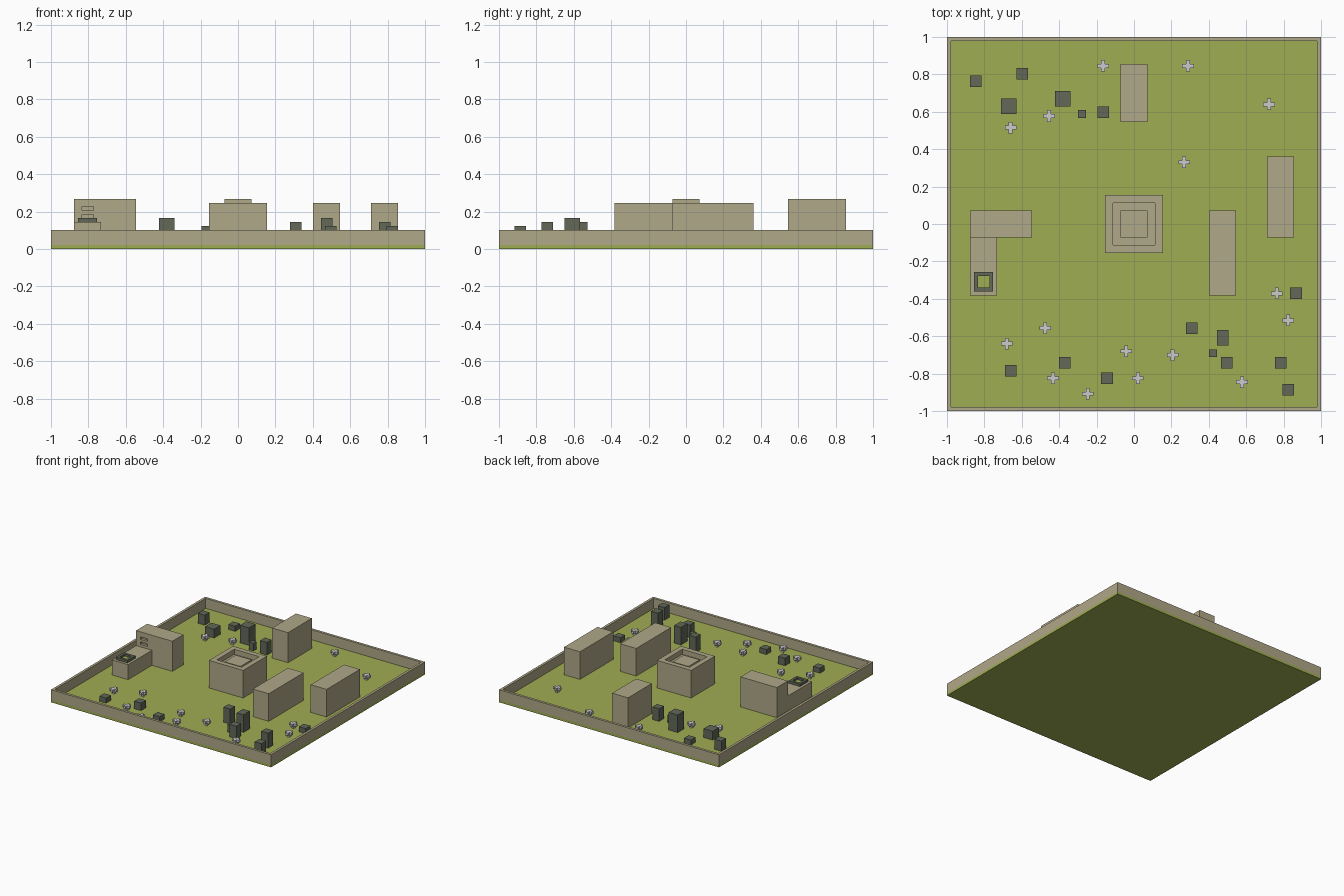
import bpy, bmesh

if "Cube" in bpy.data.objects:
    bpy.data.objects.remove(bpy.data.objects["Cube"])

U = 2 / 97  # the whole scene sits on a 97 x 97 cell grid


def material(name, rgb):
    m = bpy.data.materials.new(name)
    m.diffuse_color = (*rgb, 1)
    m.use_nodes = True
    m.node_tree.nodes["Principled BSDF"].inputs["Base Color"].default_value = m.diffuse_color
    return m


STONE = material("warm_stone", (0.434, 0.392, 0.246))
GRASS = material("grass_green", (0.352, 0.418, 0.087))
SHRUB = material("dark_grey_green", (0.122, 0.138, 0.098))
PETAL = material("pale_grey", (0.60, 0.60, 0.62))


def add(name, bm, mat):
    bmesh.ops.recalc_face_normals(bm, faces=bm.faces)
    mesh = bpy.data.meshes.new(name)
    bm.to_mesh(mesh)
    bm.free()
    mesh.materials.append(mat)
    obj = bpy.data.objects.new(name, mesh)
    bpy.context.collection.objects.link(obj)
    return obj


def loft(name, steps, mat, centre=(0, 0), closed=False):
    """Square loops (half width, height) in cells, joined in order."""
    bm = bmesh.new()
    cx, cy = centre
    loops = [[bm.verts.new(((cx + sx * h) * U, (cy + sy * h) * U, z * U))
              for sx, sy in ((-1, -1), (1, -1), (1, 1), (-1, 1))] for h, z in steps]
    pairs = list(zip(loops, loops[1:]))
    if closed:
        pairs.append((loops[-1], loops[0]))
    else:
        bm.faces.new(loops[0])
        bm.faces.new(loops[-1])
    for a, b in pairs:
        for i in range(4):
            j = (i + 1) % 4
            bm.faces.new((a[i], a[j], b[j], b[i]))
    return add(name, bm, mat)


def box(name, x0, x1, y0, y1, z0, z1, mat):
    bm = bmesh.new()
    bmesh.ops.create_cube(bm, size=1)
    for v in bm.verts:
        v.co = ((x1 if v.co.x > 0 else x0) * U,
                (y1 if v.co.y > 0 else y0) * U,
                (z1 if v.co.z > 0 else z0) * U)
    return add(name, bm, mat)


# Ground slab and perimeter wall
loft("ground", [(48.5, 0), (48.5, 1)], GRASS)
loft("perimeter_wall", [(48.5, 1), (48.5, 5), (47.5, 5), (47.5, 1)], STONE, closed=True)

# Central building with parapet, sunken roof and roof block
loft("central_building", [(7.5, 1), (7.5, 12), (5.5, 12), (5.5, 10), (3.5, 10), (3.5, 11)], STONE)

# Plain long buildings
box("back_building", -3.5, 3.5, 26.5, 41.5, 1, 13, STONE)
box("right_building", 34.5, 41.5, -3.5, 17.5, 1, 12, STONE)
box("middle_right_building", 19.5, 26.5, -18.5, 3.5, 1, 12, STONE)

# L-shaped building: tall block with two slots, low wing with a roof planter
tall = box("tall_block", -42.5, -26.5, -3.5, 3.5, 1, 13, STONE)
box("low_wing", -42.5, -35.5, -18.5, -3.5, 1, 7, STONE)
for i, z in enumerate((8, 10)):
    cutter = box(f"slot_cutter_{i + 1}", -40.5, -37.5, -4.5, -2.5, z, z + 1, STONE)
    cutter.hide_render = True
    cutter.hide_viewport = True
    mod = tall.modifiers.new(f"slot_{i + 1}", "BOOLEAN")
    mod.operation = "DIFFERENCE"
    mod.solver = "EXACT"
    mod.object = cutter
loft("planter_rim", [(2.5, 7), (2.5, 8), (1.5, 8), (1.5, 7)], SHRUB, (-39, -15), closed=True)
loft("planter_grass", [(1.5, 7), (1.5, 7.2)], GRASS, (-39, -15))

# Block shrubs: centre x, centre y, width, depth, top
SHRUBS = [
    (-41, 37, 3, 3, 5), (-29, 39, 3, 3, 3), (-32.5, 30.5, 4, 4, 4.5),
    (-18.5, 32.5, 4, 4, 8), (-13.5, 28.5, 2, 2, 4), (-8, 29, 3, 3, 6),
    (42, -18, 3, 3, 3), (15, -27, 3, 3, 7), (23, -29.5, 3, 4, 8),
    (20.5, -33.5, 2, 2, 4), (24, -36, 3, 3, 6), (38, -36, 3, 3, 7),
    (40, -43, 3, 3, 6), (-18, -36, 3, 3, 4), (-7, -40, 3, 3, 3), (-32, -38, 3, 3, 3),
]
for i, (x, y, w, d, top) in enumerate(SHRUBS):
    box(f"shrub_{i + 1}", x - w / 2, x + w / 2, y - d / 2, y + d / 2, 1, top, SHRUB)


# Flowers: a plus-shaped head on a one-cell stem, one shared mesh
def flower_mesh():
    bm = bmesh.new()
    outline = []
    for dx, dy in ((1, 0), (0, 1), (-1, 0), (0, -1)):
        for a, b in ((1.5, -0.5), (1.5, 0.5), (0.5, 0.5)):
            outline.append(((dx * a - dy * b) * U, (dy * a + dx * b) * U))
    head = bm.faces.new([bm.verts.new((x, y, 2 * U)) for x, y in outline])
    top = bmesh.ops.extrude_face_region(bm, geom=[head], use_keep_orig=True)
    bmesh.ops.translate(bm, vec=(0, 0, U),
                        verts=[v for v in top["geom"] if isinstance(v, bmesh.types.BMVert)])
    stem = bmesh.ops.create_cube(bm, size=U)
    bmesh.ops.translate(bm, vec=(0, 0, 1.5 * U), verts=stem["verts"])
    return add("flower_1", bm, PETAL)


FLOWERS = [(-8, 41), (14, 41), (35, 31), (13, 16), (-22, 28), (-32, 25), (37, -18), (40, -25),
           (-23, -27), (-33, -31), (-2, -33), (10, -34), (-21, -40), (1, -40), (-12, -44), (28, -41)]
first = flower_mesh()
for i, (x, y) in enumerate(FLOWERS):
    obj = first
    if i:
        obj = bpy.data.objects.new(f"flower_{i + 1}", first.data)
        bpy.context.collection.objects.link(obj)
    obj.location = (x * U, y * U, 0)
